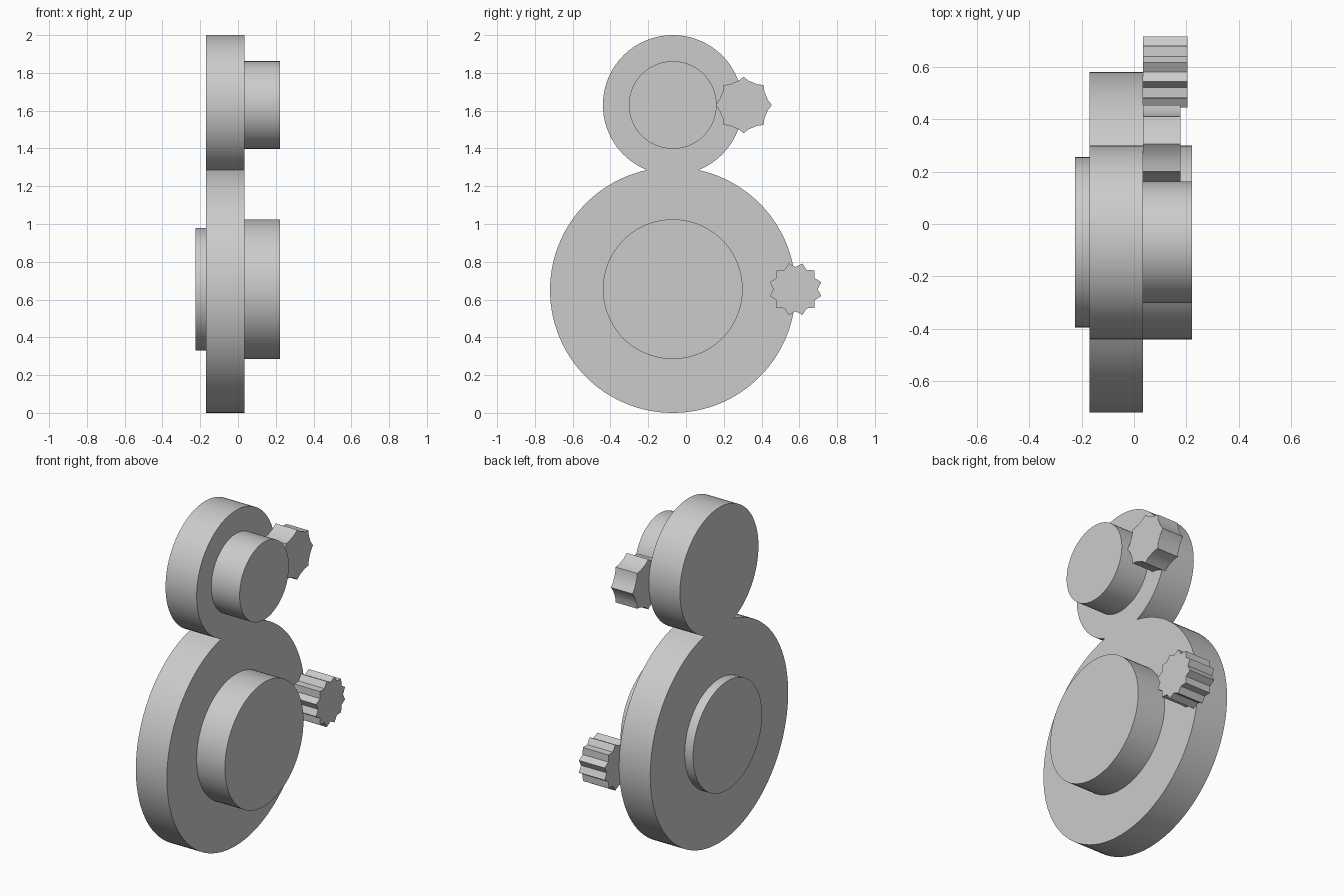
import bpy, bmesh, math

if "Cube" in bpy.data.objects:
    bpy.data.objects.remove(bpy.data.objects["Cube"])

grey = bpy.data.materials.new("plain grey")
grey.diffuse_color = (0.6, 0.6, 0.6, 1)
grey.use_nodes = True
grey.node_tree.nodes["Principled BSDF"].inputs["Base Color"].default_value = grey.diffuse_color

CY = -0.07                 # y of the shared disc axis
Z_BIG, R_BIG = 0.65, 0.65  # lower disc
Z_TOP, R_TOP = 1.63, 0.37  # upper disc
X_BACK, X_FACE = -0.17, 0.035


def arc(cy, cz, r, a0, a1, n):
    """Points on an arc in the y-z plane, both ends included."""
    return [(cy + r * math.cos(a0 + (a1 - a0) * i / n),
             cz + r * math.sin(a0 + (a1 - a0) * i / n)) for i in range(n + 1)]


def circle(cy, cz, r, n=96):
    return arc(cy, cz, r, 0, math.tau, n)[:-1]


def toothed(cy, cz, polar):
    return [(cy + r * math.cos(math.radians(a)), cz + r * math.sin(math.radians(a)))
            for a, r in polar]


def extrude(name, outline, x0, x1):
    """Extrude a y-z outline along x."""
    bm = bmesh.new()
    face = bm.faces.new([bm.verts.new((x0, y, z)) for y, z in outline])
    res = bmesh.ops.extrude_face_region(bm, geom=[face], use_keep_orig=True)
    top = [v for v in res["geom"] if isinstance(v, bmesh.types.BMVert)]
    bmesh.ops.translate(bm, verts=top, vec=(x1 - x0, 0, 0))
    bmesh.ops.recalc_face_normals(bm, faces=bm.faces)
    mesh = bpy.data.meshes.new(name)
    bm.to_mesh(mesh)
    bm.free()
    mesh.materials.append(grey)
    obj = bpy.data.objects.new(name, mesh)
    bpy.context.collection.objects.link(obj)
    bpy.ops.object.select_all(action='DESELECT')
    obj.select_set(True)
    bpy.context.view_layer.objects.active = obj
    bpy.ops.object.shade_smooth_by_angle(angle=math.radians(15))
    return obj


# Figure-eight plate: two arcs meeting where the discs cross
d = Z_TOP - Z_BIG
h = (d * d + R_BIG ** 2 - R_TOP ** 2) / (2 * d)
w = math.sqrt(R_BIG ** 2 - h * h)
a = math.atan2(h, w)
b = math.atan2(d - h, w)
lower = arc(CY, Z_BIG, R_BIG, math.pi - a, math.tau + a, 100)
upper = arc(CY, Z_TOP, R_TOP, -b, math.pi + b, 80)
extrude("double_disc_plate", lower + upper[1:-1], X_BACK, X_FACE)

# Round bosses
extrude("lower_boss", circle(CY, 0.655, 0.37), X_FACE, 0.222)
extrude("upper_boss", circle(CY, Z_TOP, 0.232), X_FACE, 0.222)
extrude("back_boss", circle(CY, 0.655, 0.325), -0.225, X_BACK)

# Twelve-tooth pinion
star = [(15 * i, 0.141 if i % 2 else 0.117) for i in range(24)]
extrude("lower_pinion", toothed(0.58, 0.655, star), X_FACE, 0.205)

# Eight-tooth pinion with small pointed teeth
teeth = [(45 * k + o, r) for k in range(8)
         for o, r in ((-12, 0.131), (0, 0.149), (12, 0.131))]
extrude("upper_pinion", toothed(0.305, Z_TOP, teeth), X_FACE, 0.177)
